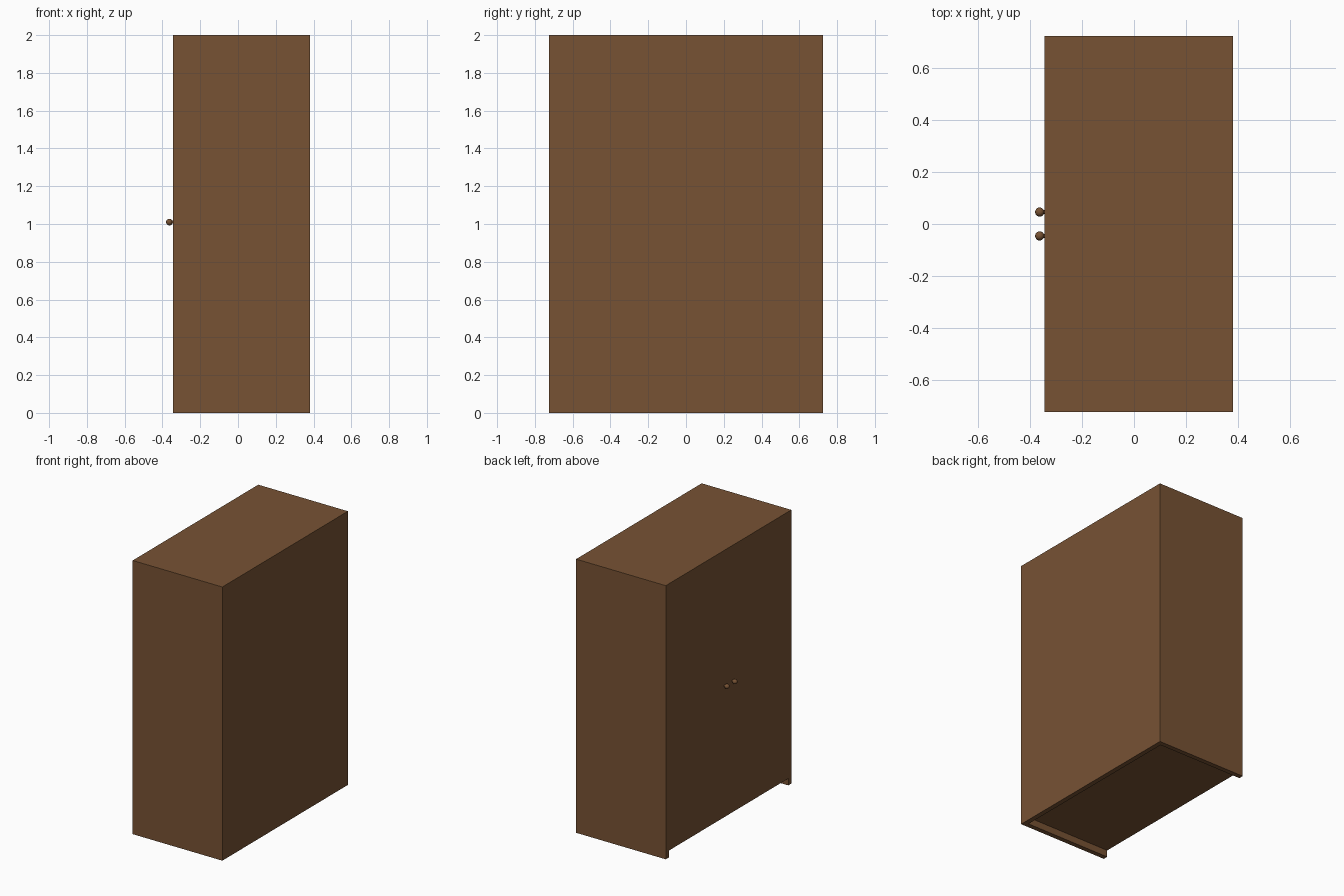
import bpy, math

if "Cube" in bpy.data.objects:
    bpy.data.objects.remove(bpy.data.objects["Cube"])

wood = bpy.data.materials.new("brown_wood")
wood.diffuse_color = (0.185, 0.085, 0.034, 1)
wood.use_nodes = True
wood.node_tree.nodes["Principled BSDF"].inputs["Base Color"].default_value = wood.diffuse_color

X0, X1 = -0.344, 0.381      # door face, back face
Y, H = 0.725, 2.0           # half width, height
T, GAP = 0.035, 0.05        # board thickness, floor clearance


def board(name, lo, hi):
    bpy.ops.mesh.primitive_cube_add(size=1, location=[(a + b) / 2 for a, b in zip(lo, hi)])
    ob = bpy.context.object
    ob.name = name
    ob.scale = [b - a for a, b in zip(lo, hi)]
    bpy.ops.object.transform_apply(location=False, rotation=False, scale=True)
    ob.data.materials.append(wood)


# carcass: top, back and floor boards between the side panels
board("top_panel", (X0, -Y + T, H - T), (X1, Y - T, H))
board("back_panel", (X1 - T, -Y + T, 0), (X1, Y - T, H - T))
board("bottom_panel", (X0 + T, -Y + T, GAP), (X1 - T, Y - T, GAP + T))

for s, side in ((-1, "right"), (1, "left")):
    # side panel reaching the floor
    ys = sorted((s * Y, s * (Y - T)))
    board(side + "_side_panel", (X0, ys[0], 0), (X1, ys[1], H))
    # flush door, raised off the floor
    ys = sorted((0, s * (Y - T)))
    board(side + "_door", (X0, ys[0], GAP), (X0 + T, ys[1], H - T))
    # knob stem and ball
    bpy.ops.mesh.primitive_cylinder_add(vertices=12, radius=0.008, depth=0.03,
                                        location=(X0 - 0.008, s * 0.046, 1.01),
                                        rotation=(0, math.pi / 2, 0))
    stem = bpy.context.object
    stem.name = side + "_knob_stem"
    bpy.ops.mesh.primitive_uv_sphere_add(segments=16, ring_count=10, radius=0.0175,
                                         location=(-0.3635, s * 0.046, 1.01),
                                         rotation=(0, math.pi / 2, 0))
    ball = bpy.context.object
    ball.name = side + "_knob"
    for ob in (stem, ball):
        ob.data.materials.append(wood)
        bpy.context.view_layer.objects.active = ob
        ob.select_set(True)
        bpy.ops.object.shade_smooth_by_angle()
